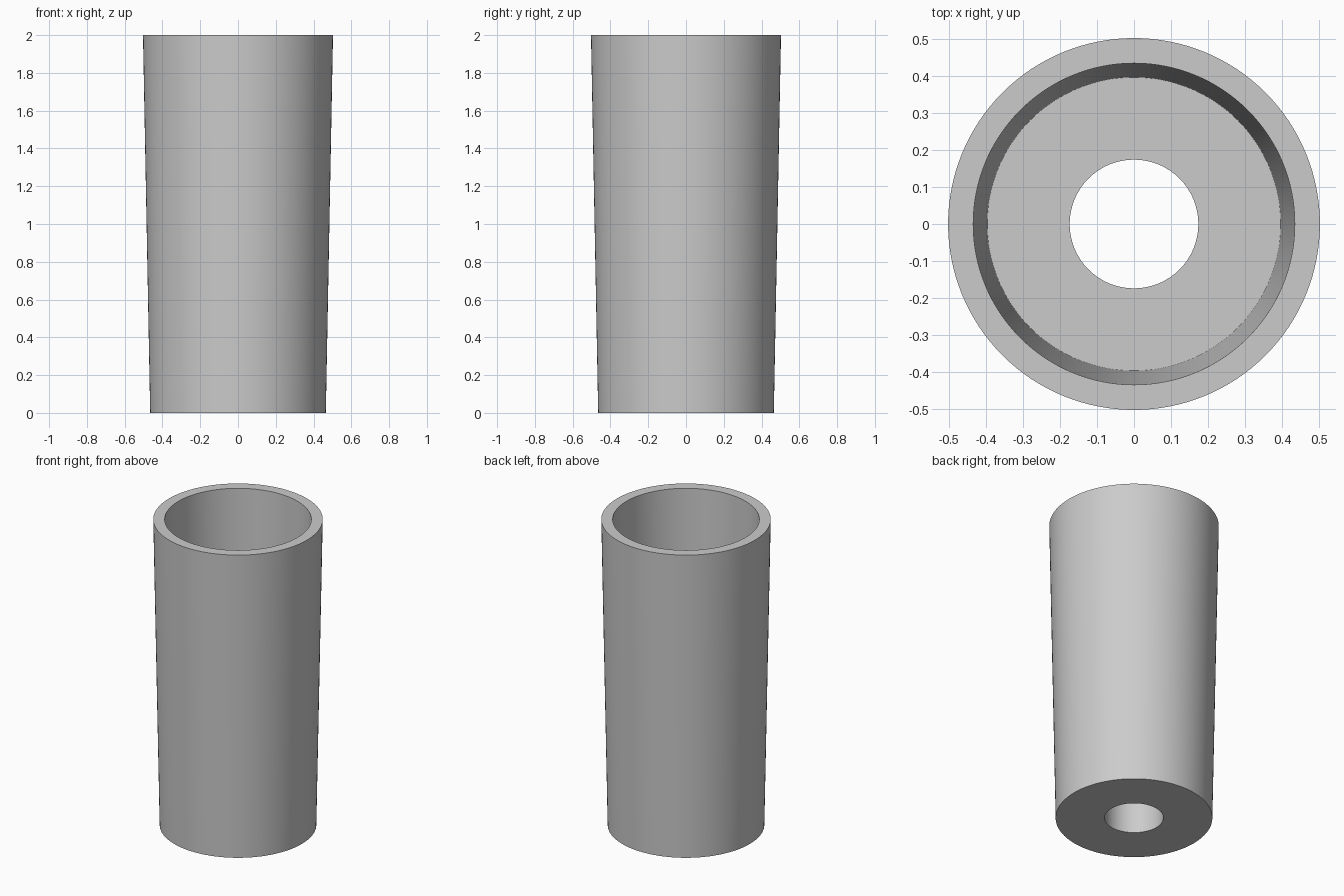
import bpy, bmesh, math

if "Cube" in bpy.data.objects:
    bpy.data.objects.remove(bpy.data.objects["Cube"])

SEGMENTS = 128

# Closed wall section (radius, height): outer taper, rim, inner taper, floor, drain hole
SECTION = [(0.465, 0.0), (0.503, 2.0), (0.435, 2.0),
           (0.397, 0.21), (0.174, 0.21), (0.174, 0.0)]


def lathe(name, section, segments):
    """Revolve a closed section around z."""
    bm = bmesh.new()
    rings = []
    for r, z in section:
        rings.append([bm.verts.new((r * math.cos(2 * math.pi * i / segments),
                                    r * math.sin(2 * math.pi * i / segments), z))
                      for i in range(segments)])
    for a, b in zip(rings, rings[1:] + rings[:1]):
        for i in range(segments):
            j = (i + 1) % segments
            bm.faces.new((a[i], a[j], b[j], b[i]))
    bmesh.ops.recalc_face_normals(bm, faces=bm.faces)
    mesh = bpy.data.meshes.new(name)
    bm.to_mesh(mesh)
    bm.free()
    obj = bpy.data.objects.new(name, mesh)
    bpy.context.collection.objects.link(obj)
    return obj


# Tapered cup with a hole in its floor
cup = lathe("tapered_cup", SECTION, SEGMENTS)
bpy.context.view_layer.objects.active = cup
cup.select_set(True)
bpy.ops.object.shade_smooth_by_angle(angle=math.radians(30))
